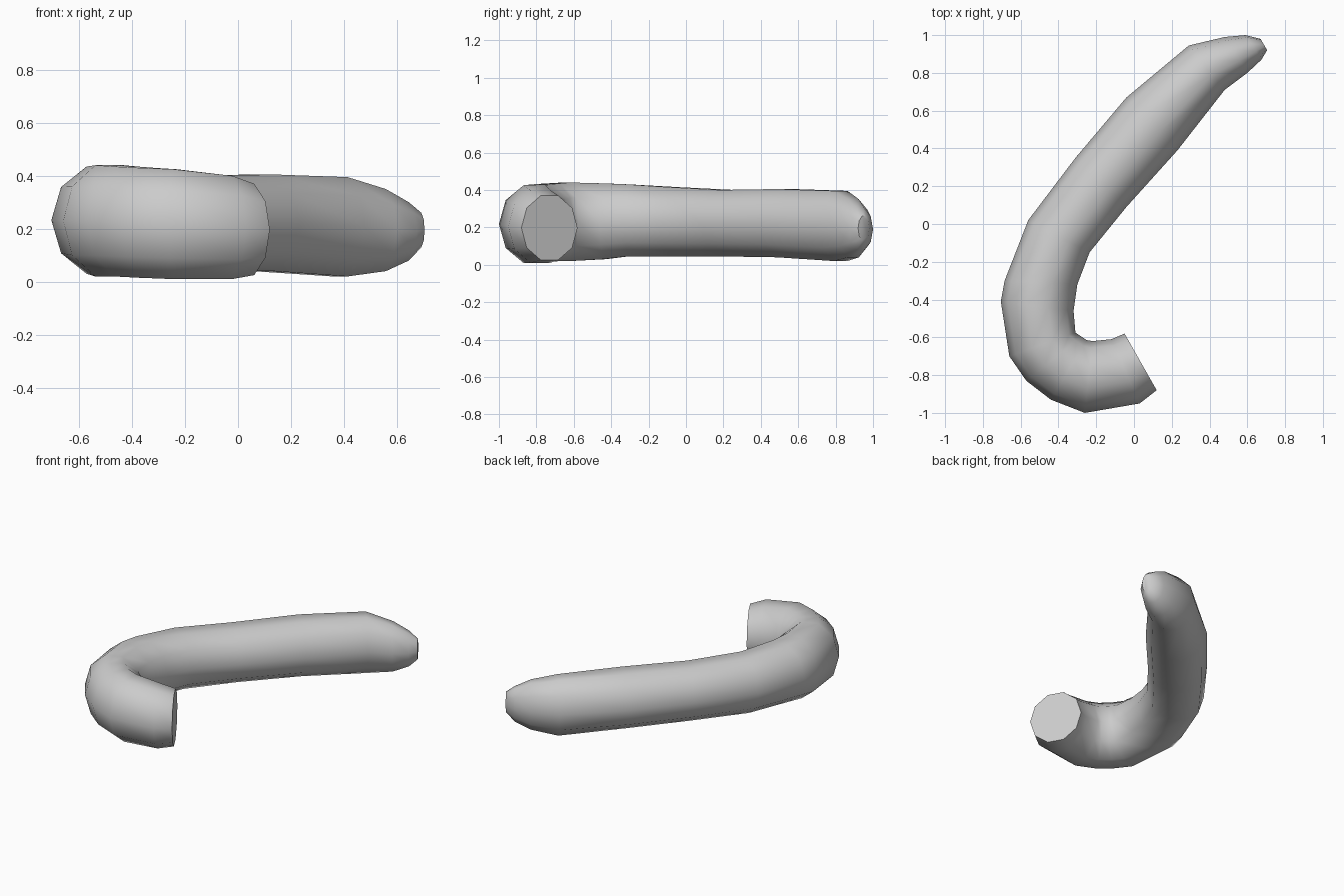
import bpy, bmesh, math
from mathutils import Vector

if "Cube" in bpy.data.objects:
    bpy.data.objects.remove(bpy.data.objects["Cube"])

SIDES = 10

# Cross-sections along the hooked tube: outer x, y, inner x, y, bottom z, top z
SECTIONS = [
    (0.12, -0.88, -0.05, -0.58, 0.025, 0.37),
    (0.03, -0.95, -0.12, -0.61, 0.01, 0.40),
    (-0.26, -1.00, -0.22, -0.62, 0.01, 0.425),
    (-0.44, -0.93, -0.25, -0.615, 0.015, 0.43),
    (-0.57, -0.83, -0.28, -0.595, 0.02, 0.435),
    (-0.66, -0.70, -0.31, -0.575, 0.02, 0.44),
    (-0.705, -0.41, -0.32, -0.46, 0.03, 0.435),
    (-0.685, -0.30, -0.30, -0.32, 0.045, 0.43),
    (-0.56, 0.02, -0.235, -0.15, 0.045, 0.415),
    (-0.31, 0.35, -0.04, 0.09, 0.045, 0.40),
    (-0.04, 0.67, 0.23, 0.39, 0.04, 0.405),
    (0.29, 0.945, 0.48, 0.71, 0.02, 0.395),
    (0.48, 0.99, 0.60, 0.80, 0.04, 0.35),
    (0.59, 1.00, 0.675, 0.87, 0.08, 0.30),
    (0.67, 0.98, 0.705, 0.92, 0.13, 0.26),
]

bm = bmesh.new()
rings = []
for ox, oy, ix, iy, low, high in SECTIONS:
    outer, inner = Vector((ox, oy, 0)), Vector((ix, iy, 0))
    mid, half = (outer + inner) / 2, (outer - inner) / 2
    rise = (high - low) / 2 / math.sin(math.radians(72))
    ring = []
    for i in range(SIDES):
        a = math.tau * i / SIDES
        p = mid + half * math.cos(a)
        p.z = (low + high) / 2 + rise * math.sin(a)
        ring.append(bm.verts.new(p))
    rings.append(ring)

# Skin between neighbouring sections, then close both ends
for r0, r1 in zip(rings, rings[1:]):
    for i in range(SIDES):
        j = (i + 1) % SIDES
        bm.faces.new((r0[i], r0[j], r1[j], r1[i]))
bm.faces.new(rings[0])
bm.faces.new(rings[-1])
bmesh.ops.recalc_face_normals(bm, faces=bm.faces)

mesh = bpy.data.meshes.new("hooked_tube")
bm.to_mesh(mesh)
bm.free()
tube = bpy.data.objects.new("hooked_tube", mesh)
bpy.context.collection.objects.link(tube)

# Smooth sides with a crisp flat cut end
bpy.context.view_layer.objects.active = tube
tube.select_set(True)
bpy.ops.object.shade_smooth_by_angle(angle=math.radians(50))
